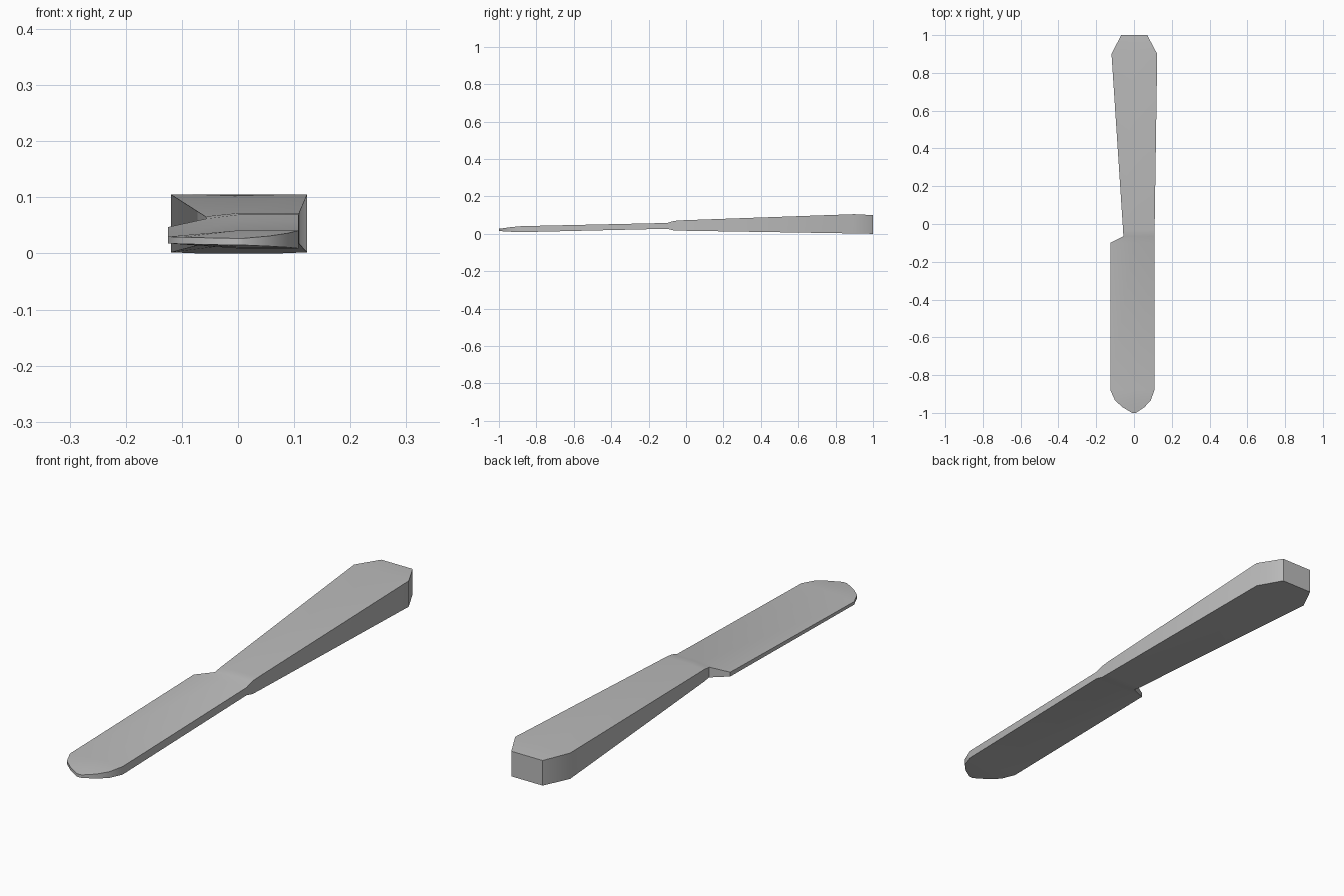
import bpy
import bmesh
import math

default_cube = bpy.data.objects.get("Cube")
if default_cube:
    bpy.data.objects.remove(default_cube, do_unlink=True)

# Single plain grey for the whole knife
grey = bpy.data.materials.new("plain_grey")
grey.use_nodes = True
colour = (0.5, 0.5, 0.5, 1)
grey.diffuse_color = colour
grey.node_tree.nodes["Principled BSDF"].inputs["Base Color"].default_value = colour

# Stations: y, cutting edge x, spine x, edge top, spine top, edge bottom, spine bottom
BLADE_TIP = [
    (-1, -.01, .01, .027, .027, .015, .015),
    (-.97, -.06, .055, .028, .031, .016, .013),
    (-.935, -.1, .088, .029, .036, .017, .011),
]
BLADE_BODY = [
    (-.88, -.125, .108, .03, .041, .018, .009),
    (-.1, -.125, .108, .047, .058, .03, .027),
]
HANDLE = [
    (-.065, -.056, .108, .062, .069, .021, .018),
    (-.03, -.058, .109, .066, .072, .018, .017),
    (.9, -.119, .123, .105, .105, .002, .002),
    (1, -.068, .07, .1, .1, 0, 0),
]


def cross_section(bm, station):
    """Six-point ring: a tapered cutting edge, a ridge and a thick spine."""
    y, edge, spine, edge_top, spine_top, edge_low, spine_low = station
    ring = [
        (edge, edge_low), (edge, edge_top), (0, spine_top),
        (spine, spine_top), (spine, spine_low), (0, spine_low),
    ]
    return [bm.verts.new((x, y, z)) for x, z in ring]


def loft(name, stations):
    """Skin neighbouring rings and cap both ends."""
    bm = bmesh.new()
    rings = [cross_section(bm, s) for s in stations]
    for a, b in zip(rings, rings[1:]):
        for i in range(len(a)):
            j = (i + 1) % len(a)
            bm.faces.new((a[i], a[j], b[j], b[i]))
    bm.faces.new(rings[0])
    bm.faces.new(rings[-1])
    bmesh.ops.recalc_face_normals(bm, faces=bm.faces)
    mesh = bpy.data.meshes.new(name)
    bm.to_mesh(mesh)
    bm.free()
    obj = bpy.data.objects.new(name, mesh)
    bpy.context.collection.objects.link(obj)
    mesh.materials.append(grey)
    return obj


# One continuous body: rounded blade, notched shoulder and flared handle
knife = loft("table_knife", BLADE_TIP + BLADE_BODY + HANDLE)
bpy.ops.object.select_all(action="DESELECT")
knife.select_set(True)
bpy.context.view_layer.objects.active = knife
bpy.ops.object.shade_smooth_by_angle(angle=math.radians(35))
